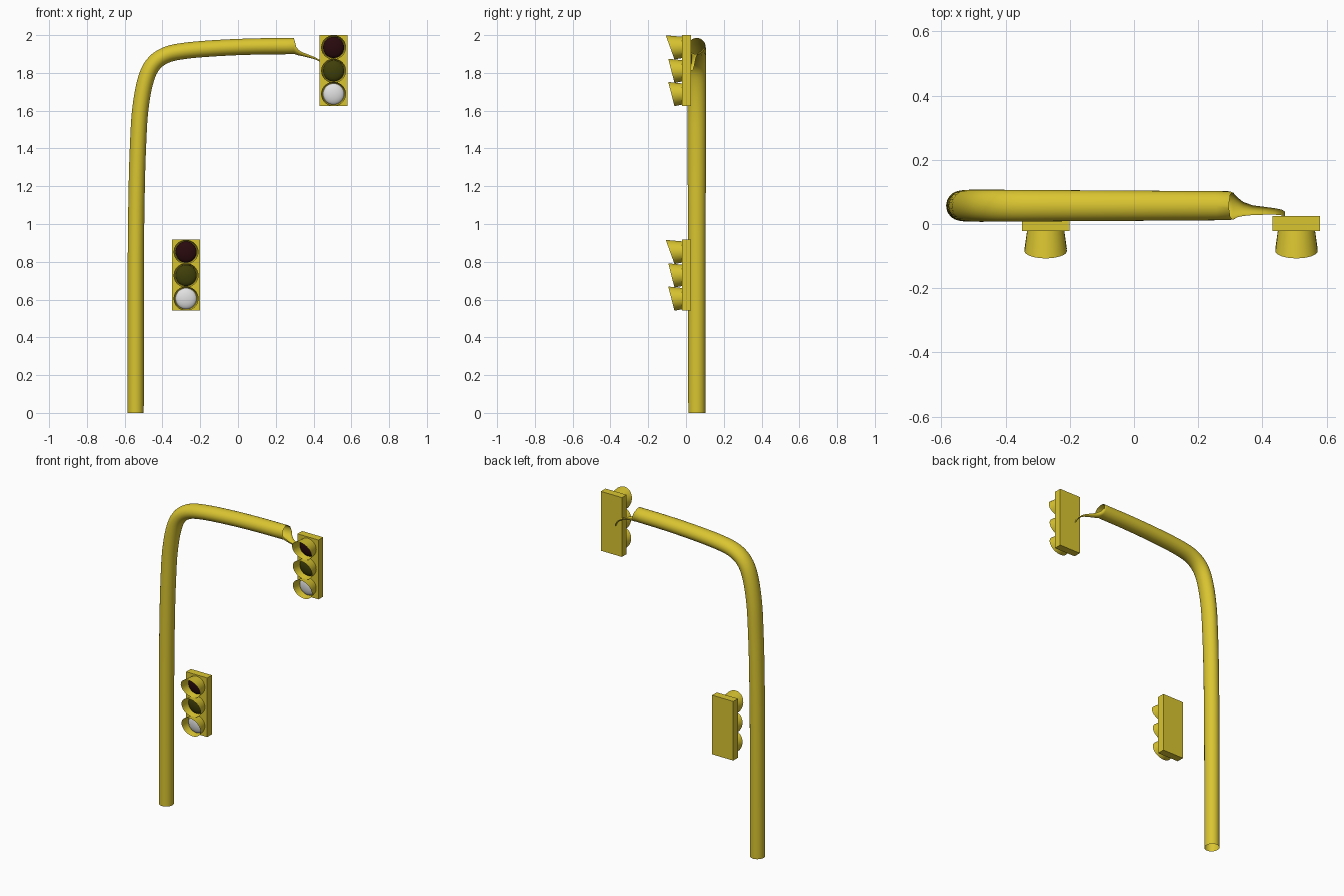
import bpy, bmesh, math
from mathutils import Vector, Matrix

cube = bpy.data.objects.get("Cube")
if cube:
    bpy.data.objects.remove(cube)


def material(name, rgb):
    m = bpy.data.materials.new(name)
    m.use_nodes = True
    m.diffuse_color = (*rgb, 1)
    m.node_tree.nodes["Principled BSDF"].inputs["Base Color"].default_value = (*rgb, 1)
    return m


yellow = material("signal yellow", (0.70, 0.56, 0.03))
red = material("unlit red", (0.022, 0.003, 0.004))
green = material("dark olive", (0.05, 0.05, 0.003))
white = material("pale grey", (0.75, 0.75, 0.75))


def finish(bm, name, mat, smooth=True):
    me = bpy.data.meshes.new(name)
    bm.to_mesh(me)
    bm.free()
    ob = bpy.data.objects.new(name, me)
    bpy.context.collection.objects.link(ob)
    me.materials.append(mat)
    if smooth:
        bpy.ops.object.select_all(action='DESELECT')
        ob.select_set(True)
        bpy.context.view_layer.objects.active = ob
        bpy.ops.object.shade_smooth_by_angle(angle=math.radians(40))
    return ob


def loft(bm, rings, closed):
    rows = [[bm.verts.new(p) for p in r] for r in rings]
    for a, b in zip(rows, rows[1:]):
        n = len(a)
        for j in range(n if closed else n - 1):
            k = (j + 1) % n
            bm.faces.new((a[j], a[k], b[k], b[j]))


def smooth_path(pts, steps=5):
    # Catmull-Rom interpolation through the control points
    p = [Vector(q) for q in pts]
    p = [2 * p[0] - p[1]] + p + [2 * p[-1] - p[-2]]
    out = []
    for i in range(1, len(p) - 2):
        a, b, c, d = p[i - 1:i + 3]
        for s in range(steps):
            t = s / steps
            out.append(0.5 * (2 * b + (c - a) * t + (2 * a - 5 * b + 4 * c - d) * t * t
                              + (3 * b - a - 3 * c + d) * t ** 3))
    return out + [p[-2]]


# Bent pole: open-ended tube swept in the xz plane
SEG = 32
Y = 0.057
path = smooth_path([(-0.542, 0), (-0.541, 0.8), (-0.536, 1.2), (-0.529, 1.42), (-0.518, 1.6),
                    (-0.492, 1.75), (-0.453, 1.84), (-0.385, 1.893), (-0.28, 1.917),
                    (-0.1, 1.932), (0.1, 1.94), (0.295, 1.942)])


def section(c, normal, rz, ry, y, k):
    # k is the covered fraction of the circle, measured from the underside
    ring = []
    for j in range(SEG + 1):
        a = math.pi * k * (2 * j / SEG - 1)
        q = c - normal * rz * math.cos(a)
        ring.append((q.x, y + ry * math.sin(a), q.y))
    return ring


rings = []
for i, c in enumerate(path):
    t = path[min(i + 1, len(path) - 1)] - path[max(i - 1, 0)]
    t.normalize()
    bend = math.sin(math.pi * min(1, i / (len(path) - 1)))
    rings.append(section(c, Vector((-t.y, t.x)), 0.043, 0.045 + 0.005 * bend, Y, 1))

# Scooped tongue continuing from the underside of the arm to the signal head
for x, z, rz, ry, y, k in [(0.3, 1.942, 0.043, 0.045, Y, 0.72),
                           (0.308, 1.938, 0.041, 0.043, 0.056, 0.5),
                           (0.322, 1.922, 0.030, 0.031, 0.052, 0.48),
                           (0.34, 1.911, 0.022, 0.022, 0.047, 0.48),
                           (0.37, 1.898, 0.016, 0.015, 0.043, 0.5),
                           (0.41, 1.882, 0.011, 0.012, 0.041, 0.5),
                           (0.44, 1.864, 0.009, 0.010, 0.039, 0.5),
                           (0.46, 1.842, 0.008, 0.009, 0.036, 0.5),
                           (0.47, 1.820, 0.007, 0.009, 0.030, 0.5)]:
    rings.append(section(Vector((x, z)), Vector((0, 1)), rz, ry, y, k))
bm = bmesh.new()
loft(bm, rings, False)
bmesh.ops.remove_doubles(bm, verts=bm.verts, dist=0.00005)
bmesh.ops.recalc_face_normals(bm, faces=bm.faces)
finish(bm, "bent_pole", yellow)


def box(name, x, z):
    bm = bmesh.new()
    bmesh.ops.create_cube(bm, size=1, matrix=Matrix.Translation((x, 0.002, z))
                          @ Matrix.Diagonal((0.148, 0.047, 0.376, 1)))
    finish(bm, name, yellow, False)


def visor(name, x, z, reach):
    # Flared hood with an oblique mouth, longer at the top
    bm = bmesh.new()
    rings = []
    for s in range(5):
        f = s / 4
        r = 0.058 + 0.008 * f
        ring = []
        for j in range(SEG):
            a = 2 * math.pi * j / SEG
            mouth = 0.04 + (reach - 0.04) * (1 + math.sin(a)) / 2
            ring.append((x + r * math.cos(a), -0.021 - mouth * f, z + r * math.sin(a) * 0.97))
        rings.append(ring)
    loft(bm, rings, True)
    bmesh.ops.recalc_face_normals(bm, faces=bm.faces)
    finish(bm, name, yellow)


def lens(name, x, z, mat):
    bm = bmesh.new()
    bmesh.ops.create_uvsphere(bm, u_segments=SEG, v_segments=16, radius=0.056,
                              matrix=Matrix.Translation((x, -0.02, z))
                              @ Matrix.Diagonal((1, 0.4, 1, 1)))
    finish(bm, name, mat)


# Two identical signal heads
for label, x, z in [("upper", 0.506, 1.812), ("lower", -0.275, 0.729)]:
    box(label + "_signal_box", x, z)
    for place, dz, reach, mat in [("top", 0.123, 0.086, red), ("middle", -0.001, 0.073, green),
                                  ("bottom", -0.124, 0.073, white)]:
        visor(f"{label}_{place}_visor", x, z + dz, reach)
        lens(f"{label}_{place}_lens", x, z + dz, mat)
